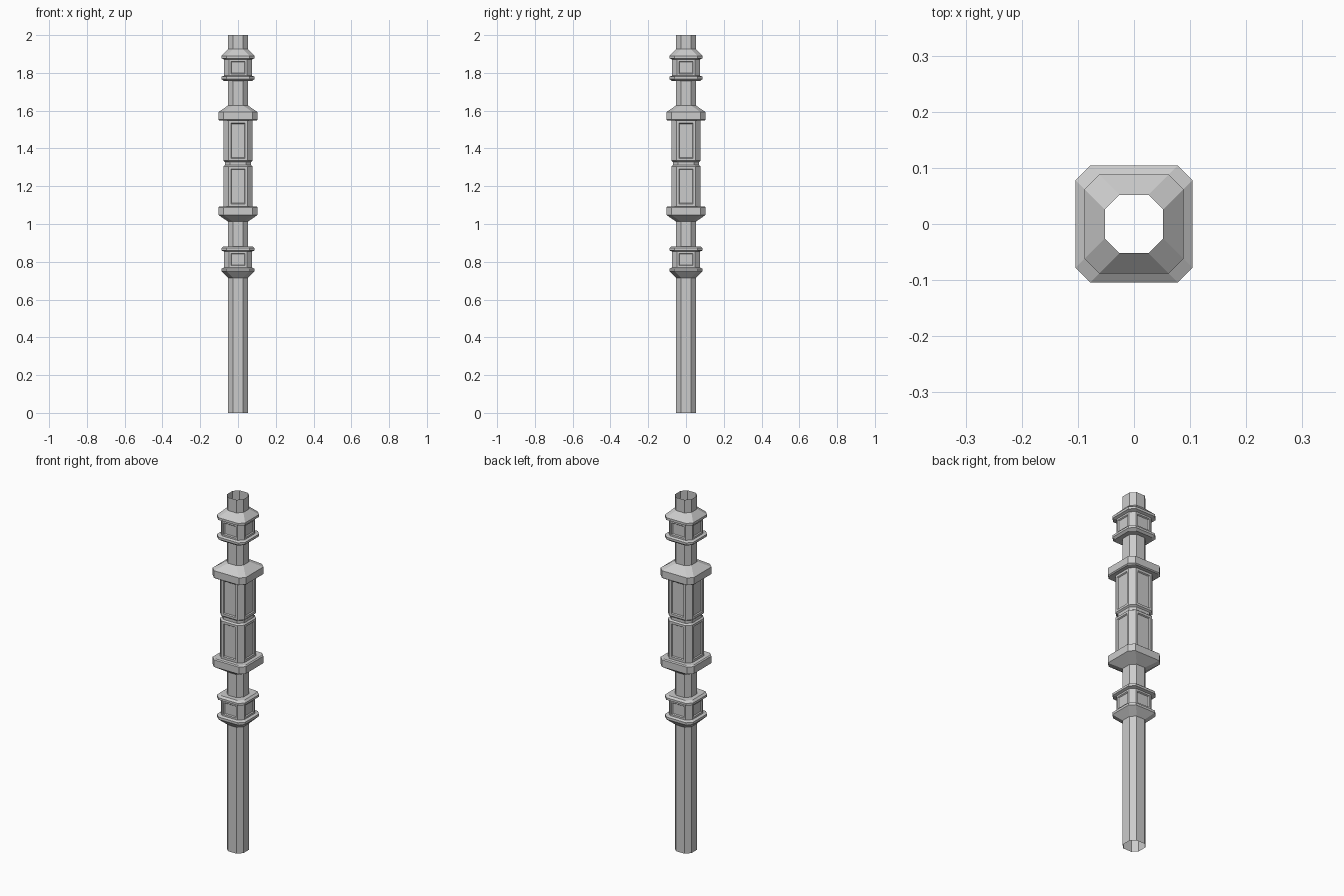
import bpy, bmesh

if "Cube" in bpy.data.objects:
    bpy.data.objects.remove(bpy.data.objects["Cube"])

CUT = 0.026      # corner chamfer shared by every cross-section
R = 0.052        # half-width of the shaft
MID = 1.32       # ornament is symmetric about this height


def ring(bm, w, z):
    """Chamfered-square ring of half-width w."""
    f = w - CUT
    pts = [(f, -w), (w, -f), (w, f), (f, w), (-f, w), (-w, f), (-w, -f), (-f, -w)]
    return [bm.verts.new((x, y, z)) for x, y in pts]


def build(name, profile, panel_rows=(), margin=0.0):
    """Loft rings up the profile; recess a panel in the four wide sides of panel_rows."""
    bm = bmesh.new()
    rings = [ring(bm, w, z) for w, z in profile]
    panels = []
    for i, (a, b) in enumerate(zip(rings, rings[1:])):
        for k in range(8):
            n = (k + 1) % 8
            face = bm.faces.new((a[k], a[n], b[n], b[k]))
            if i in panel_rows and k % 2 == 1:
                panels.append(face)
    bm.normal_update()
    if panels:
        bmesh.ops.inset_individual(bm, faces=panels, thickness=margin, use_even_offset=True)
        bmesh.ops.inset_individual(bm, faces=panels, thickness=0.004, depth=-0.006,
                                   use_even_offset=True)
    mesh = bpy.data.meshes.new(name)
    bm.to_mesh(mesh)
    bm.free()
    obj = bpy.data.objects.new(name, mesh)
    bpy.context.collection.objects.link(obj)
    return obj


def flip(profile):
    return [(w, 2 * MID - z) for w, z in reversed(profile)]


# Small collar: sloped end outward, rims around a panelled block
collar = [(R, 0.714), (0.088, 0.75), (0.088, 0.763), (0.074, 0.769),
          (0.074, 0.855), (0.088, 0.860), (0.088, 0.872), (0.077, 0.882), (R, 0.882)]
build("lower_collar", collar, (3,), 0.010)
build("upper_collar", flip(collar), (4,), 0.010)

# Central grip: two panelled blocks split by a groove, with a flange at each end
grip = [(R, 1.012), (0.104, 1.048), (0.104, 1.088), (0.098, 1.093), (0.077, 1.093),
        (0.077, 1.305), (0.069, 1.312)]
build("central_grip", grip + flip(grip), (4, 8), 0.013)

# Open octagonal shaft sections between the ornaments
for name, z0, z1 in (("bottom_shaft", 0.0, 0.714), ("lower_neck", 0.882, 1.012),
                     ("upper_neck", 1.628, 1.758), ("top_shaft", 1.926, 2.0)):
    build(name, [(R, z0), (R, z1)])
